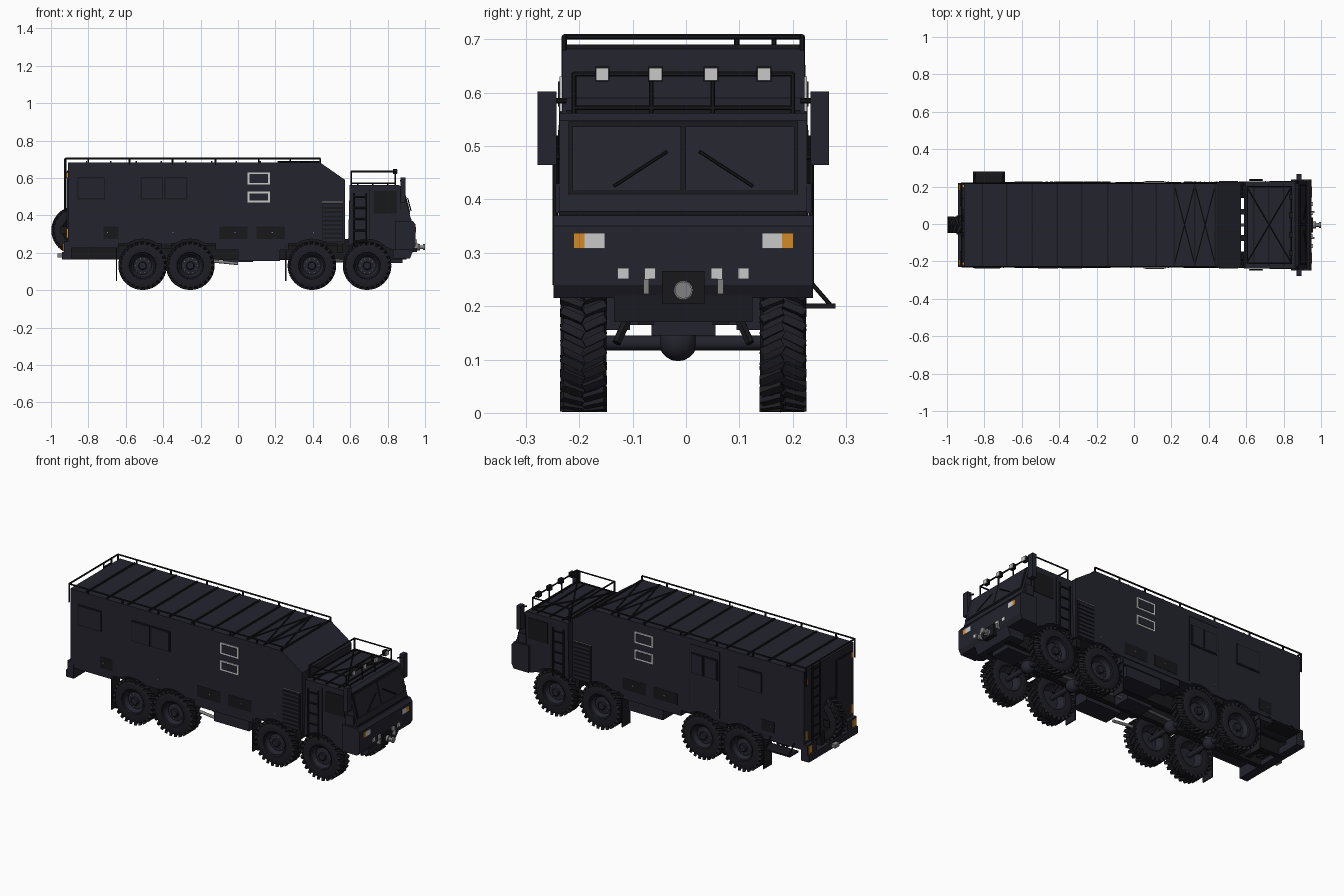
import bpy, bmesh, math
from mathutils import Vector, Matrix

if "Cube" in bpy.data.objects:
    bpy.data.objects.remove(bpy.data.objects["Cube"])

C = -0.005  # centre line of the truck in y


def mat(name, r, g, b):
    m = bpy.data.materials.new(name)
    m.diffuse_color = (r, g, b, 1)
    m.use_nodes = True
    m.node_tree.nodes["Principled BSDF"].inputs["Base Color"].default_value = m.diffuse_color
    return m


PAINT = mat("dark_paint", 0.017, 0.017, 0.027)
BLACK = mat("black_trim", 0.009, 0.009, 0.012)
RUBBER = mat("rubber", 0.012, 0.012, 0.017)
WHITE = mat("light_lens", 0.58, 0.58, 0.58)
ORANGE = mat("orange_lens", 0.65, 0.25, 0.02)
STEEL = mat("steel", 0.22, 0.22, 0.22)


def finish(name, bm, m, smooth=False):
    bmesh.ops.recalc_face_normals(bm, faces=bm.faces)
    me = bpy.data.meshes.new(name)
    bm.to_mesh(me)
    bm.free()
    me.materials.append(m)
    ob = bpy.data.objects.new(name, me)
    bpy.context.collection.objects.link(ob)
    if smooth:
        bpy.context.view_layer.objects.active = ob
        ob.select_set(True)
        bpy.ops.object.shade_smooth_by_angle(angle=math.radians(35))
        ob.select_set(False)
    return ob


def boxes(name, m, *items):
    """Each item: x0, x1, y0, y1, z0, z1."""
    bm = bmesh.new()
    for x0, x1, y0, y1, z0, z1 in items:
        mx = Matrix.Translation(((x0 + x1) / 2, (y0 + y1) / 2, (z0 + z1) / 2))
        bmesh.ops.create_cube(bm, size=1, matrix=mx @ Matrix.Diagonal((x1 - x0, y1 - y0, z1 - z0, 1)))
    return finish(name, bm, m)


def both(x0, x1, y0, y1, z0, z1):
    """A box and its mirror about the centre line, y measured from it."""
    return [(x0, x1, C + y0, C + y1, z0, z1), (x0, x1, C - y1, C - y0, z0, z1)]


def prism(name, m, pts, y0, y1):
    bm = bmesh.new()
    f = bm.faces.new([bm.verts.new((x, y0, z)) for x, z in pts])
    r = bmesh.ops.extrude_face_region(bm, geom=[f])
    bmesh.ops.translate(bm, vec=(0, y1 - y0, 0), verts=[v for v in r["geom"] if isinstance(v, bmesh.types.BMVert)])
    return finish(name, bm, m)


def bars(name, m, r, segs, sides=6):
    bm = bmesh.new()
    for a, b in segs:
        a, b = Vector(a), Vector(b)
        d = b - a
        mx = Matrix.Translation((a + b) / 2) @ d.to_track_quat('Z', 'Y').to_matrix().to_4x4()
        bmesh.ops.create_cone(bm, cap_ends=True, segments=sides, radius1=r, radius2=r, depth=d.length, matrix=mx)
    return finish(name, bm, m, sides > 8)


def lathe(name, m, prof, steps=32):
    bm = bmesh.new()
    vs = [bm.verts.new((r, y, 0)) for r, y in prof]
    es = [bm.edges.new(p) for p in zip(vs, vs[1:])]
    bmesh.ops.spin(bm, geom=vs + es, cent=(0, 0, 0), axis=(0, 1, 0), angle=2 * math.pi, steps=steps)
    bmesh.ops.remove_doubles(bm, verts=bm.verts, dist=1e-5)
    return finish(name, bm, m, True)


# Wheels: outer side faces -y
tyre = lathe("tyre", RUBBER, [(.066, -.030), (.072, -.040), (.100, -.043), (.115, -.038), (.120, -.025),
                              (.120, .025), (.115, .038), (.100, .043), (.072, .040), (.066, .030), (.066, -.030)])
rim = lathe("rim", PAINT, [(0, -.030), (.018, -.030), (.022, -.026), (.022, -.016), (.048, -.012), (.062, -.032),
                           (.068, -.034), (.068, .03), (.05, .0), (0, 0)])
bm = bmesh.new()
for i in range(26):
    for s in (-1, 1):
        a = 2 * math.pi * (i + .25 * s) / 26
        mx = (Matrix.Rotation(a, 4, 'Y') @ Matrix.Translation((0, s * .021, .121))
              @ Matrix.Rotation(s * .45, 4, 'Z') @ Matrix.Diagonal((.015, .044, .016, 1)))
        bmesh.ops.create_cube(bm, size=1, matrix=mx)
lugs = finish("tread_lugs", bm, RUBBER)
bolt_ring = [(math.cos(a) * .038, math.sin(a) * .038) for a in [math.pi * i / 5 for i in range(10)]]
bolts = bars("wheel_bolts", STEEL, .0022, [((x, -.0165, z), (x, -.008, z)) for x, z in bolt_ring])
parts = (tyre, rim, lugs, bolts)
AXLES = (-.51, -.255, .395, .69)
spots = [(x, C + s * .187, .131, s) for x in AXLES for s in (-1, 1)] + [(-.868, C, .32, -1)]
for i, (x, y, z, s) in enumerate(spots):
    for p in parts:
        o = p if i == 0 else p.copy()
        if i:
            bpy.context.collection.objects.link(o)
        o.location = (x, y, z)
        o.rotation_euler = (0, 0, math.pi if s > 0 else 0)


def arches(xs, base, r=.142):
    """Bottom edge with wheel arches, running towards +x."""
    out, h = [], math.acos((base - .131) / r)
    for x in xs:
        out += [(x + r * math.sin(t), .131 + r * math.cos(t)) for t in [h * (k / 4 - 1) for k in range(9)]]
    return out


# Living box with sloped front
prism("living_box", PAINT, [(-.91, .25)] + arches(AXLES[:3], .25) + [(.572, .25), (.572, .59), (.44, .682), (-.91, .682)],
      C - .227, C + .227)
# Cab
prism("cab", PAINT, [(.597, .23)] + arches([.69], .23) + [(.83, .215), (.925, .215), (.925, .38), (.88, .548), (.86, .562), (.597, .562)],
      C - .232, C + .232)
prism("front_bumper", PAINT, [(.84, .215), (.935, .215), (.95, .24), (.95, .35), (.935, .37), (.84, .37)], C - .243, C + .243)
prism("front_skid", PAINT, [(.83, .17), (.92, .17), (.94, .22), (.83, .22)], C - .13, C + .13)


# Windscreen panes, frame and wipers on the sloped cab face
def wx(z, off):
    return .925 - (z - .38) * .268 + off


def pane(name, m, z0, z1, off, y0, y1):
    prism(name, m, [(wx(z0, -.01), z0), (wx(z0, off), z0), (wx(z1, off), z1), (wx(z1, -.01), z1)], y0, y1)


pane("windscreen_frame", BLACK, .408, .546, .003, C - .215, C + .215)
for s in (-1, 1):
    pane("windscreen", PAINT, .418, .537, .006, C + min(s * .004, s * .208), C + max(s * .004, s * .208))
bars("wipers", BLACK, .003, [((wx(.425, .012), C + s * .13, .425), (wx(.49, .012), C + s * .03, .49)) for s in (-1, 1)])
boxes("cab_seam", BLACK, *both(.9, .929, 0, .232, .372, .378))

# Cab doors, side windows and steps
boxes("cab_door", BLACK, *both(.70, .705, .225, .234, .28, .54), *both(.865, .87, .225, .234, .28, .54))
boxes("cab_window", BLACK, *both(.725, .85, .225, .235, .41, .53))
for s in (-1, 1):
    y = C + s * .24
    bars("cab_ladder", BLACK, .005, [((x, y, .24), (x, y, .52)) for x in (.62, .685)]
         + [((.62, y, .26 + .06 * k), (.685, y, .26 + .06 * k)) for k in range(5)])
    bars("mirror_arm", BLACK, .005, [((.87, C + s * .22, z), (.885, C + s * .26, z)) for z in (.48, .585)])
boxes("mirror", PAINT, *both(.87, .895, .238, .273, .465, .602))
boxes("cab_handle", PAINT, *both(.86, .91, .225, .24, .375, .43))

# Cab roof rack, roof ribs and lamps
rack = []
for z in (.572, .635):
    rack += [((.605, C + s * .205, z), (.84, C + s * .205, z)) for s in (-1, 1)]
    rack += [((x, C - .205, z), (x, C + .205, z)) for x in (.605, .84)]
rack += [((x, C + y, .555), (x, C + y, .637)) for x in (.605, .84) for y in (-.205, .205)]
rack += [((.84, C + y, .56), (.84, C + y, .635)) for y in (-.06, .055)]
rack += [((.605, C - .2, .572), (.84, C + .2, .572)), ((.605, C + .2, .572), (.84, C - .2, .572))]
bars("cab_roof_rack", BLACK, .0045, rack)
boxes("cab_roof_ribs", BLACK, *[(x - .004, x + .004, C - .22, C + .22, .56, .568) for x in (.64, .72, .8)])
lamps = (-.157, -.057, .047, .146)
boxes("roof_lamp_housing", BLACK, *[(.83, .85, y - .014, y + .014, .621, .649) for y in lamps])
boxes("roof_lamp", WHITE, *[(.85, .854, y - .012, y + .012, .623, .646) for y in lamps])

# Headlights, indicators and bumper lamps
boxes("headlight", WHITE, *both(.945, .953, .147, .185, .308, .337))
boxes("indicator", ORANGE, *both(.945, .953, .185, .206, .308, .337))
boxes("fog_lamp", WHITE, *both(.94, .956, .052, .073, .251, .272), *both(.94, .956, .102, .123, .251, .272))
boxes("tow_hook", STEEL, *both(.93, .965, .064, .075, .223, .251))
boxes("hitch_plate", BLACK, (.93, .958, C - .04, C + .04, .205, .266))
bars("front_hitch", STEEL, .018, [((.95, C, .23), (.972, C, .23))], 16)
bars("hitch_pin", STEEL, .010, [((.97, C, .23), (.992, C, .23))], 12)
bars("hitch_cap", STEEL, .016, [((.99, C, .23), (1.0, C, .23))], 12)

# Side windows and white framed vents on the living box
for x0, x1, s in ((-.86, -.71, -1), (-.52, -.40, -1), (-.395, -.27, -1), (-.64, -.49, 1), (-.36, -.275, 1), (-.27, -.19, 1)):
    y = sorted((C + s * .22, C + s * .231))
    boxes("window_frame", BLACK, (x0, x1, *y, .485, .605))
    y = sorted((C + s * .22, C + s * .233))
    boxes("window_pane", PAINT, (x0 + .007, x1 - .007, *y, .492, .598))
for z0, z1 in ((.565, .63), (.47, .527)):
    boxes("vent_frame", WHITE, *both(.052, .17, .22, .232, z0, z1))
    boxes("vent_pane", PAINT, *both(.061, .161, .22, .235, z0 + .009, z1 - .009))
boxes("door_seam", BLACK, (-.372, -.368, .215, .2235, .27, .65), (-.182, -.178, .215, .2235, .27, .65),
      (-.37, -.18, .215, .2235, .648, .652))
boxes("side_hatch", BLACK, *both(-.10, .05, .22, .2285, .275, .34), *both(.10, .25, .22, .2285, .275, .34),
      *both(-.72, -.64, .22, .2285, .275, .34))
boxes("hatch_latch", STEEL, *[b for x in (-.7, -.35, -.02, .18, .40) for b in both(x, x + .006, .22, .231, .305, .312)])
boxes("grille", BLACK, *both(.45, .562, .22, .229, .255, .47))
boxes("grille_slats", PAINT, *[b for k in range(9) for b in both(.455, .557, .22, .234, .262 + k * .023, .274 + k * .023)])
boxes("grille_trim", STEEL, *both(.45, .562, .22, .230, .47, .473))

# Roof ribs, cross braces and rail
ribs = (-.81, -.68, -.545, -.41, -.28, -.14, -.01, .12, .215, .325, .435)
boxes("roof_ribs", BLACK, *[(x - .004, x + .004, C - .22, C + .22, .678, .69) for x in ribs])
bars("roof_braces", BLACK, .004, [((a, C - .215 * s, .686), (b, C + .215 * s, .686))
                                  for a, b in ((.215, .325), (.325, .435)) for s in (-1, 1)])
rail = [((-.92, C - .223, .705), (-.92, C + .223, .705))]
for s in (-1, 1):
    y = C + s * .223
    rail += [((-.92, y, .705), (.44, y, .705)), ((-.92, y, .60), (-.92, y, .705))]
    rail += [((x, y, .67), (x, y, .705)) for x in (-.80, -.58, -.35, -.12, .11, .28, .44)]
bars("roof_rail", BLACK, .005, rail)

# Rear: ladder, door, bumper, lamps
bars("rear_ladder", BLACK, .005, [((-.925, y, .26), (-.925, y, .705)) for y in (.095, .165)]
     + [((-.925, .095, .29 + .055 * k), (-.925, .165, .29 + .055 * k)) for k in range(8)])
boxes("rear_panel", BLACK, (-.914, -.9, C - .2, C - .06, .30, .64))
boxes("rear_panel_inset", PAINT, (-.917, -.9, C - .195, C - .065, .305, .635))
boxes("rear_bumper", PAINT, (-.94, -.89, C - .225, C + .225, .165, .205), *both(-.93, -.89, .14, .225, .2, .26))
boxes("rear_light", ORANGE, *both(-.936, -.93, .185, .215, .21, .25), *both(-.916, -.91, .2, .215, .28, .33),
      *both(-.916, -.91, .2, .215, .60, .63))
boxes("rear_hitch", STEEL, (-.965, -.93, C - .02, C + .02, .175, .195))
boxes("spare_wheel_arm", BLACK, (-.95, -.85, C - .05, C - .044, .30, .34), (-.95, -.85, C + .044, C + .05, .30, .34))

# Chassis, axles, springs and drive shaft
boxes("chassis_rail", BLACK, *both(-.92, .90, .055, .085, .165, .275))
boxes("chassis_floor", BLACK, (-.90, .56, C - .12, C + .12, .24, .30), (.60, .88, C - .12, C + .12, .24, .30))
boxes("chassis_cross", BLACK, *[(x - .015, x + .015, C - .07, C + .07, .18, .23) for x in (-.8, -.38, -.08, .2, .54, .86)])
bars("axle", PAINT, .014, [((x, C - .17, .131), (x, C + .17, .131)) for x in AXLES], 12)
bm = bmesh.new()
for x in AXLES:
    bmesh.ops.create_uvsphere(bm, u_segments=16, v_segments=10, radius=.036, matrix=Matrix.Translation((x, -.015, .133)))
finish("differential", bm, PAINT, True)
bars("spring_link", BLACK, .009, [((x + d, C + s * .125, .131), (x, C + s * .085, .22))
                                  for x in AXLES for s in (-1, 1) for d in (-.03, .03)])
bars("drive_shaft", STEEL, .008, [((-.51, C, .15), (-.06, C, .17)), ((.0, C, .18), (.69, C, .15))], 10)
boxes("gearbox", PAINT, (-.08, .08, C - .05, C + .05, .15, .24), (.74, .88, C - .06, C + .06, .145, .24))

# Tanks, exhaust, skirts, flaps
boxes("side_tank", PAINT, *both(.0, .225, .10, .215, .155, .255))
boxes("side_skirt", PAINT, *both(-.12, .27, .10, .222, .215, .26), *both(-.91, -.64, .12, .222, .225, .26))
bars("exhaust", STEEL, .008, [((-.13, C - .16, .155), (0, C - .16, .142))], 12)
boxes("mud_flap", RUBBER, *both(-.652, -.646, .15, .225, .05, .24), *both(.252, .258, .15, .225, .05, .24))
boxes("mudguard", BLACK, *both(-.41, -.355, .15, .22, .22, .27), *both(.53, .56, .15, .22, .2, .27))

# Fold-out entry step on the left side
boxes("entry_step", BLACK, (-.86, -.69, .20, .28, .196, .205))
bars("entry_step_brace", BLACK, .004, [((x, .225, .255), (x, .27, .203)) for x in (-.85, -.70)])
